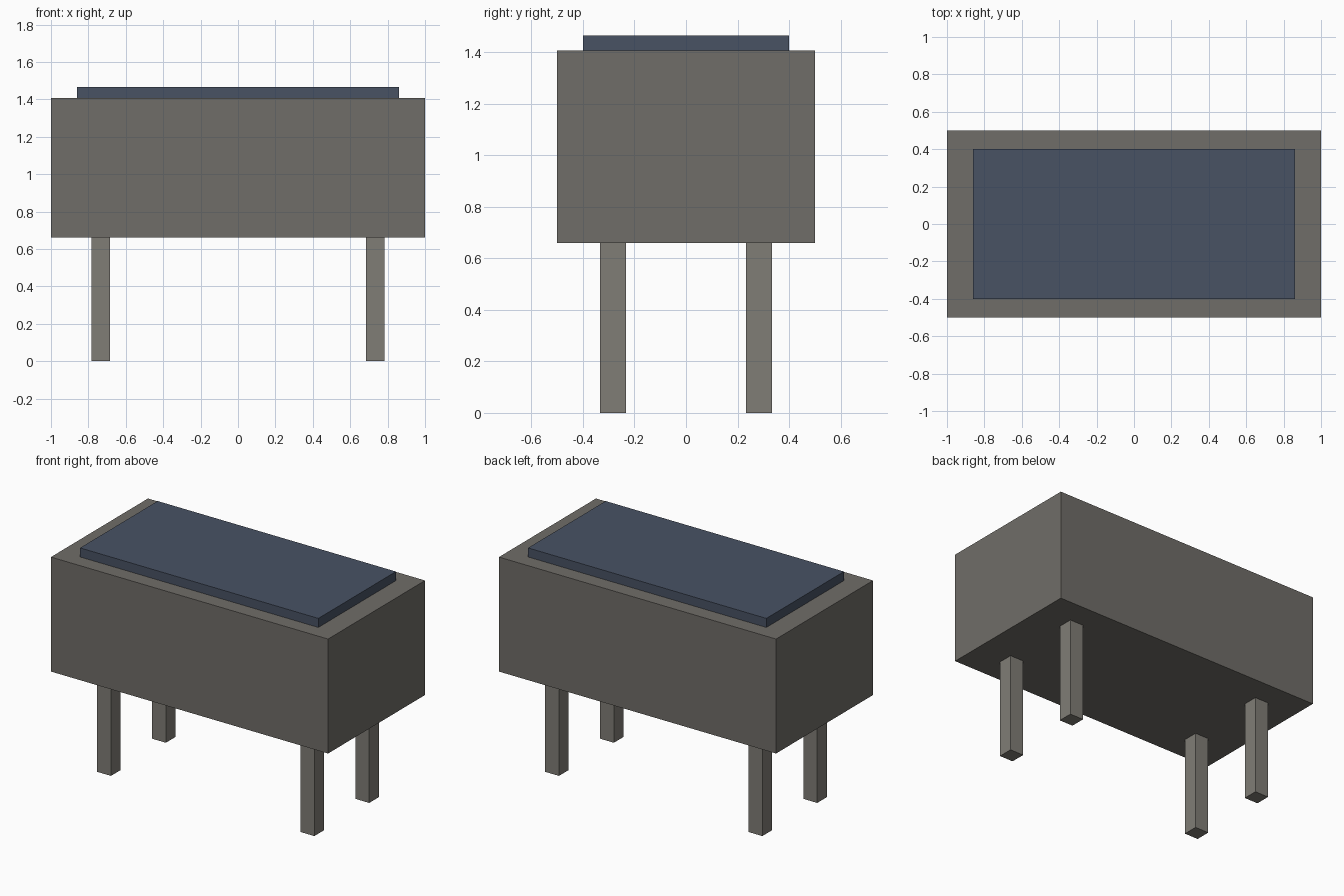
import bpy
import bmesh
from mathutils import Vector

if "Cube" in bpy.data.objects:
    bpy.data.objects.remove(bpy.data.objects["Cube"])


def material(name, rgb):
    mat = bpy.data.materials.new(name)
    mat.diffuse_color = (*rgb, 1.0)
    mat.use_nodes = True
    mat.node_tree.nodes["Principled BSDF"].inputs["Base Color"].default_value = mat.diffuse_color
    return mat


def box(name, low, high, mat):
    """Flat-shaded box between two opposite corners."""
    low, high = Vector(low), Vector(high)
    size = high - low
    bm = bmesh.new()
    bmesh.ops.create_cube(bm, size=1.0)
    bmesh.ops.scale(bm, vec=size, verts=bm.verts)
    mesh = bpy.data.meshes.new(name)
    bm.to_mesh(mesh)
    bm.free()
    mesh.materials.append(mat)
    obj = bpy.data.objects.new(name, mesh)
    obj.location = (low + high) / 2
    bpy.context.collection.objects.link(obj)
    return obj


body_mat = material("body_grey", (0.162, 0.153, 0.138))
leg_mat = material("leg_grey", (0.216, 0.205, 0.181))
top_mat = material("panel_blue", (0.065, 0.084, 0.127))

BODY_BOTTOM, BODY_TOP, PANEL_TOP = 0.66, 1.407, 1.466

# Main body and raised top panel
box("body", (-1, -0.5, BODY_BOTTOM), (1, 0.5, BODY_TOP), body_mat)
box("top_panel", (-0.86, -0.4, BODY_TOP), (0.86, 0.4, PANEL_TOP), top_mat)

# Four square legs, inset from the corners
LEG_X, LEG_Y, HALF = 0.734, 0.283, 0.05
for y_name, sy in (("front", -1), ("back", 1)):
    for x_name, sx in (("left", -1), ("right", 1)):
        x, y = sx * LEG_X, sy * LEG_Y
        box(f"{y_name}_{x_name}_leg", (x - HALF, y - HALF, 0),
            (x + HALF, y + HALF, BODY_BOTTOM), leg_mat)
